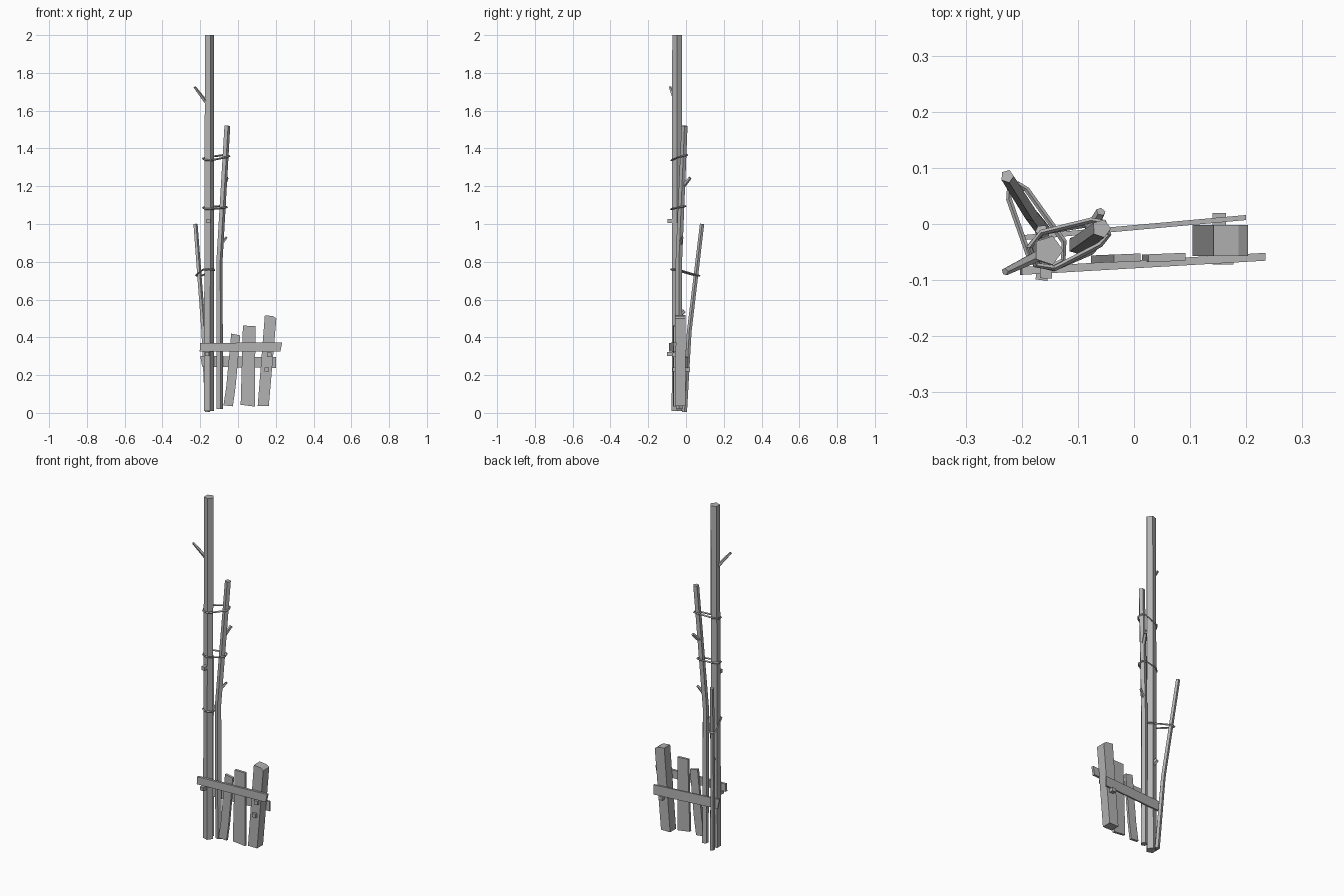
import bpy
import bmesh
import math
from mathutils import Vector

cube = bpy.data.objects.get("Cube")
if cube:
    bpy.data.objects.remove(cube)

mat = bpy.data.materials.new("weathered_grey")
mat.use_nodes = True
GREY = (0.45, 0.45, 0.45, 1)
mat.diffuse_color = GREY
mat.node_tree.nodes["Principled BSDF"].inputs["Base Color"].default_value = GREY


def finish(name, bm):
    bmesh.ops.recalc_face_normals(bm, faces=bm.faces)
    mesh = bpy.data.meshes.new(name)
    bm.to_mesh(mesh)
    bm.free()
    mesh.materials.append(mat)
    obj = bpy.data.objects.new(name, mesh)
    bpy.context.collection.objects.link(obj)
    return obj


def rod(name, points, radii, sides=5, closed=False, turn=0.0):
    """Sweep a low-poly ring along a path of points."""
    pts = [Vector(p) for p in points]
    n = len(pts)
    bm = bmesh.new()
    rings = []
    for i, p in enumerate(pts):
        before = pts[i - 1] if closed or i else p
        after = pts[(i + 1) % n] if closed or i < n - 1 else p
        t = (after - before).normalized()
        guide = Vector((0, 0, 1)) if abs(t.z) < 0.8 else Vector((0, 1, 0))
        u = guide.cross(t).normalized()
        v = t.cross(u)
        r = radii[i] if isinstance(radii, (list, tuple)) else radii
        angles = [turn + math.tau * k / sides for k in range(sides)]
        rings.append([bm.verts.new(p + r * (u * math.cos(a) + v * math.sin(a)))
                      for a in angles])
    for i in range(n if closed else n - 1):
        a, b = rings[i], rings[(i + 1) % n]
        for k in range(sides):
            m = (k + 1) % sides
            bm.faces.new((a[k], a[m], b[m], b[k]))
    if not closed:
        bm.faces.new(rings[0])
        bm.faces.new(rings[-1])
    return finish(name, bm)


def prism(name, outline, y0, y1, slope=0.0):
    """Extrude an x-z outline from y0 to y1; slope makes y drift along x."""
    bm = bmesh.new()
    front = [bm.verts.new((x, y0 + slope * x, z)) for x, z in outline]
    back = [bm.verts.new((x, y1 + slope * x, z)) for x, z in outline]
    bm.faces.new(front)
    bm.faces.new(back)
    for k in range(len(outline)):
        m = (k + 1) % len(outline)
        bm.faces.new((front[k], front[m], back[m], back[k]))
    return finish(name, bm)


def lashing(name, a, b, ra, rb, lean=0.0):
    """Rope loop drawn tight around two poles centred on a and b."""
    a, b = Vector(a), Vector(b)
    heading = math.atan2(b.y - a.y, b.x - a.x)
    path = []
    for centre, r, start in ((b, rb, -90), (a, ra, 90)):
        for step in range(4):
            ang = heading + math.radians(start + 60 * step)
            off = Vector((math.cos(ang), math.sin(ang), 0)) * r
            off.z = lean * off.y
            path.append(centre + off)
    return rod(name, path, 0.005, 4, closed=True)


# Poles
rod("tall_pole", [(-0.157, -0.048, 0.01), (-0.153, -0.047, 2.0)], [0.029, 0.027], 5)
rod("middle_pole", [(-0.098, -0.036, 0.02), (-0.1, -0.038, 0.8), (-0.058, -0.008, 1.52)],
    [0.019, 0.018, 0.017])
rod("short_pole", [(-0.163, -0.008, 0.005), (-0.183, 0.017, 0.43), (-0.226, 0.085, 1.0)],
    [0.014, 0.013, 0.012])

# Broken branches and stubs
rod("tall_branch", [(-0.165, -0.053, 1.64), (-0.23, -0.085, 1.725)], [0.011, 0.007])
rod("upper_twig", [(-0.076, -0.012, 1.205), (-0.059, 0.022, 1.245)], [0.012, 0.009])
rod("lower_twig", [(-0.095, -0.034, 0.885), (-0.06, -0.018, 0.93)], [0.01, 0.006])
rod("front_stub", [(-0.155, -0.06, 1.015), (-0.157, -0.097, 1.015)], 0.015, 4, turn=math.pi / 4)
rod("low_front_stub", [(-0.16, -0.06, 0.312), (-0.165, -0.1, 0.312)], 0.015, 4, turn=math.pi / 4)
rod("back_stub", [(-0.155, -0.04, 0.51), (-0.165, -0.01, 0.54)], 0.012)

# Rope lashings
lashing("top_lashing", (-0.153, -0.047, 1.345), (-0.068, -0.015, 1.36), 0.034, 0.023, 0.25)
lashing("middle_lashing", (-0.153, -0.047, 1.085), (-0.083, -0.026, 1.09), 0.034, 0.025, 0.2)
lashing("low_lashing", (-0.155, -0.047, 0.757), (-0.207, 0.053, 0.728), 0.034, 0.018, -0.1)

# Fence rails
prism("front_rail", [(-0.203, 0.326), (0.224, 0.325), (0.234, 0.373), (-0.2, 0.37)],
      -0.079, -0.065, 0.058)
prism("back_rail", [(-0.19, 0.245), (0.2, 0.238), (0.2, 0.295), (-0.2, 0.302)],
      -0.011, -0.002, 0.09)

# Fence pickets and corner post
prism("slanted_picket", [(-0.077, 0.04), (-0.027, 0.035), (-0.013, 0.137),
                         (0.012, 0.41), (-0.036, 0.42), (-0.062, 0.14)], -0.067, -0.053, 0.04)
prism("straight_picket", [(0.014, 0.043), (0.09, 0.033), (0.092, 0.46), (0.026, 0.462)],
      -0.069, -0.055, 0.04)
prism("corner_post", [(0.104, 0.036), (0.163, 0.036), (0.203, 0.5),
                      (0.186, 0.512), (0.142, 0.517)], -0.057, -0.002)

# Wooden pegs in the post
for name, x, z, y0, y1 in (("upper_peg", 0.165, 0.308, -0.072, -0.04),
                           ("lower_peg", 0.152, 0.23, -0.072, 0.02)):
    prism(name, [(x - 0.012, z - 0.011), (x + 0.012, z - 0.011),
                 (x + 0.012, z + 0.011), (x - 0.012, z + 0.011)], y0, y1)
